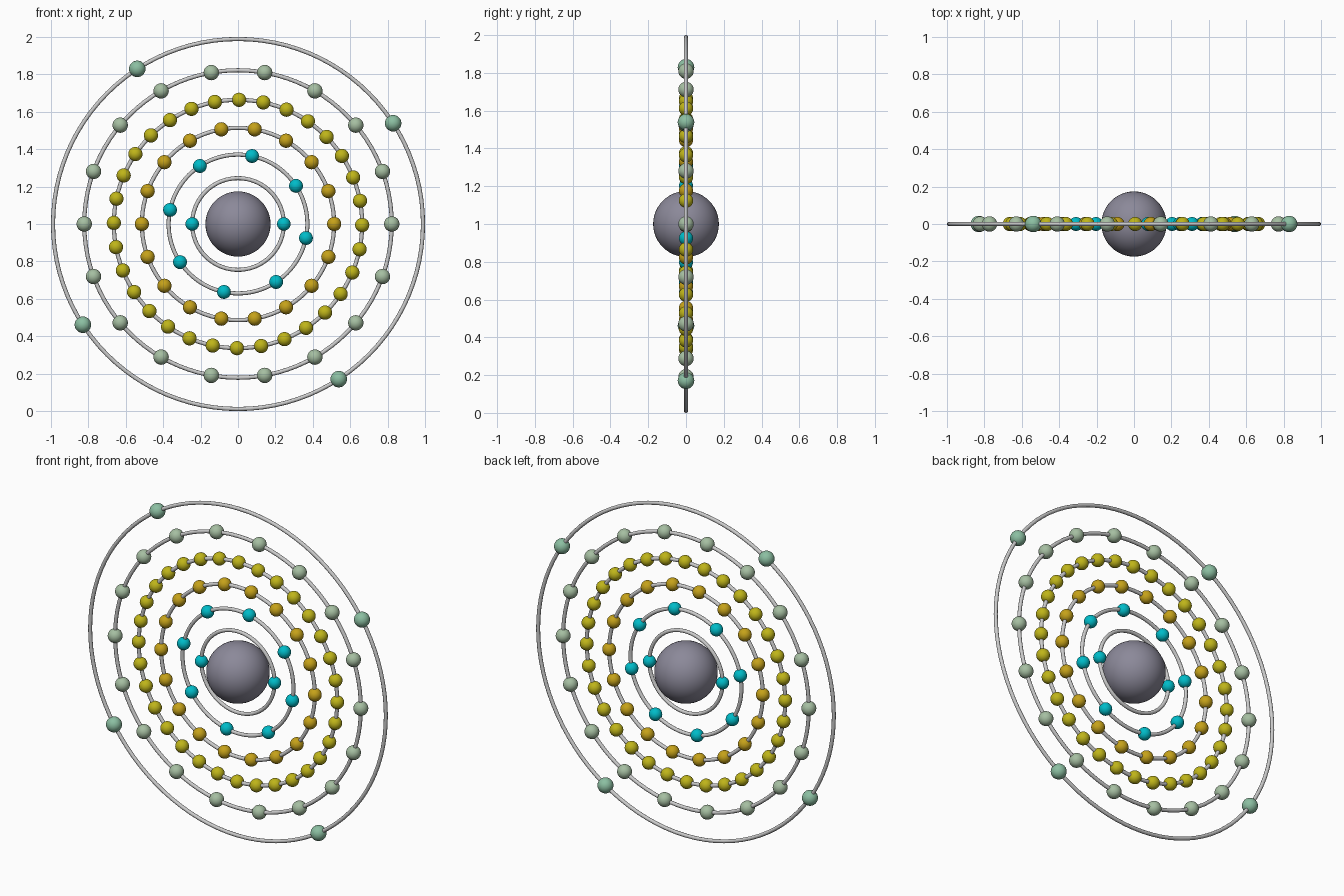
import bpy, math

if "Cube" in bpy.data.objects:
    bpy.data.objects.remove(bpy.data.objects["Cube"])

CZ = 1.0        # height of the centre
TUBE = 0.011    # orbit wire radius


def material(name, rgb):
    m = bpy.data.materials.new(name)
    m.diffuse_color = (*rgb, 1)
    m.use_nodes = True
    m.node_tree.nodes["Principled BSDF"].inputs["Base Color"].default_value = m.diffuse_color
    return m


def ball(name, loc, r, mat, seg, rings):
    bpy.ops.mesh.primitive_uv_sphere_add(segments=seg, ring_count=rings, radius=r, location=loc)
    o = bpy.context.object
    o.name = name
    o.data.materials.append(mat)
    bpy.ops.object.shade_smooth()
    return o


cyan = material("cyan", (0.0, 0.50, 0.58))
amber = material("amber", (0.56, 0.36, 0.01))
yellow = material("yellow", (0.52, 0.46, 0.01))
sage = material("sage", (0.38, 0.52, 0.36))
mint = material("mint", (0.26, 0.52, 0.36))
slate = material("slate", (0.26, 0.25, 0.32))

# Nucleus
ball("nucleus", (0, 0, CZ), 0.174, slate, 48, 24)

# Shells: orbit radius, electron count, start angle, electron radius, colour
shells = [
    (0.245, 2, 0.0, 0.036, cyan),
    (0.371, 8, 33.3, 0.037, cyan),
    (0.514, 18, 0.0, 0.038, amber),
    (0.664, 32, -0.5, 0.038, yellow),
    (0.822, 18, 0.0, 0.041, sage),
    (0.989, 4, 33.0, 0.044, mint),
]

for i, (R, count, start, r, mat) in enumerate(shells, 1):
    # Orbit wire, standing upright in the XZ plane
    bpy.ops.mesh.primitive_torus_add(major_radius=R, minor_radius=TUBE, major_segments=96,
                                     minor_segments=10, location=(0, 0, CZ),
                                     rotation=(math.pi / 2, 0, 0))
    bpy.context.object.name = f"orbit_{i}"
    bpy.ops.object.shade_smooth()

    # Electrons evenly spaced on the orbit, sharing one mesh
    first = None
    for k in range(count):
        a = math.radians(start + 360 * k / count)
        loc = (R * math.cos(a), 0, CZ + R * math.sin(a))
        name = f"electron_{i}_{k + 1}"
        if first is None:
            first = ball(name, loc, r, mat, 28, 14)
        else:
            o = bpy.data.objects.new(name, first.data)
            o.location = loc
            bpy.context.collection.objects.link(o)
